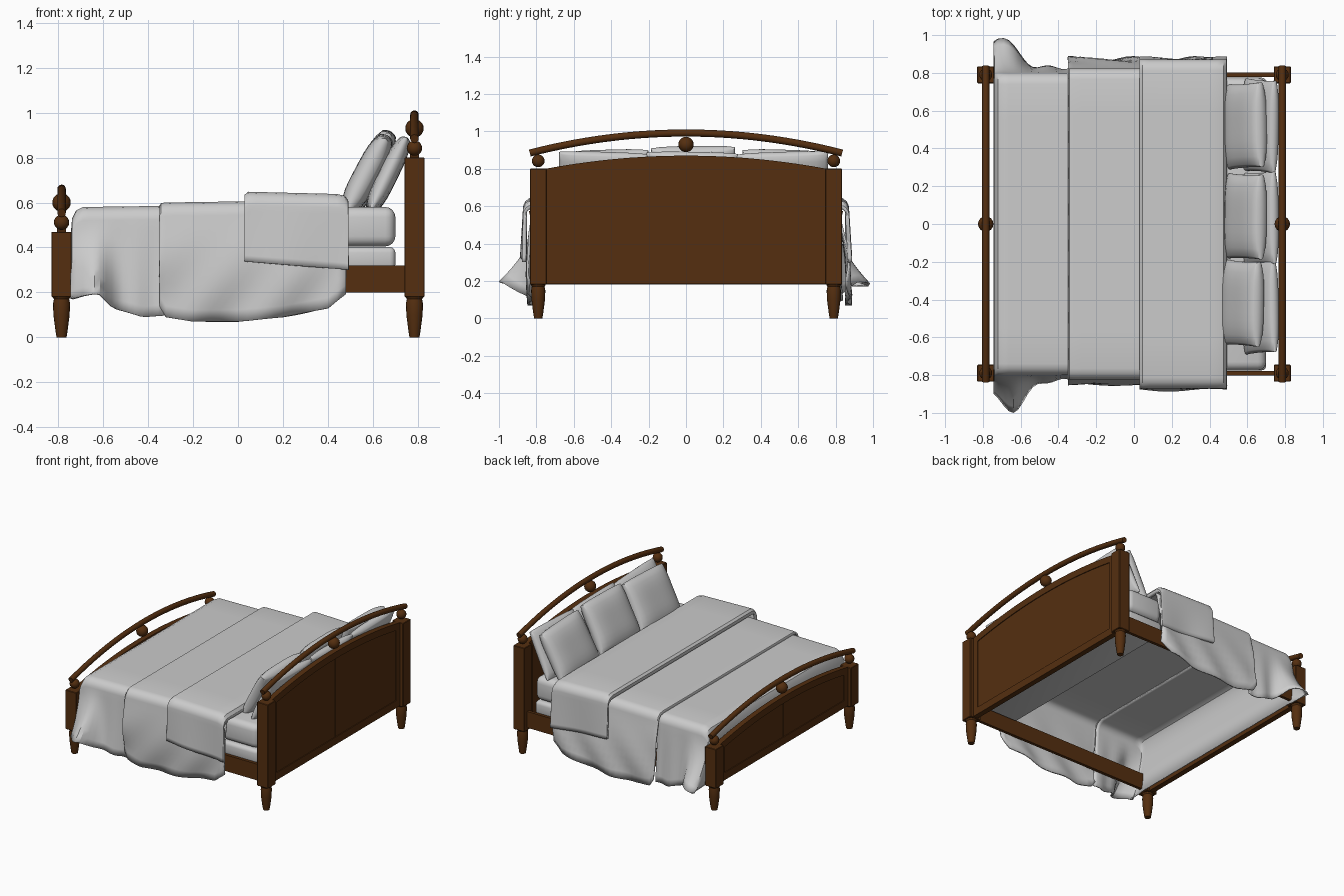
import bpy, bmesh, math
from mathutils import Matrix, Vector

if "Cube" in bpy.data.objects:
    bpy.data.objects.remove(bpy.data.objects["Cube"])

wood = bpy.data.materials.new("wood")
wood.diffuse_color = (0.09, 0.028, 0.005, 1)
wood.use_nodes = True
wood.node_tree.nodes["Principled BSDF"].inputs["Base Color"].default_value = wood.diffuse_color


def finish(name, bm, mat=None, smooth=None):
    bmesh.ops.recalc_face_normals(bm, faces=bm.faces)
    me = bpy.data.meshes.new(name)
    bm.to_mesh(me)
    bm.free()
    ob = bpy.data.objects.new(name, me)
    bpy.context.collection.objects.link(ob)
    if mat:
        me.materials.append(mat)
    if smooth:
        bpy.ops.object.select_all(action='DESELECT')
        ob.select_set(True)
        bpy.context.view_layer.objects.active = ob
        bpy.ops.object.shade_smooth_by_angle(angle=math.radians(smooth))
    return ob


def box(name, lo, hi, mat=None, bevel=0, seg=1, smooth=None):
    bm = bmesh.new()
    bmesh.ops.create_cube(bm, size=1)
    for v in bm.verts:
        v.co = Vector([(a + b) / 2 + c * (b - a) for a, b, c in zip(lo, hi, v.co)])
    if bevel:
        bmesh.ops.bevel(bm, geom=bm.edges[:], offset=bevel, segments=seg, affect='EDGES', profile=0.5)
    return finish(name, bm, mat, smooth)


def lathe(name, profile, loc, n=16):
    bm = bmesh.new()
    rings = [[bm.verts.new((loc[0] + r * math.cos(2 * math.pi * i / n),
                            loc[1] + r * math.sin(2 * math.pi * i / n), loc[2] + z))
              for i in range(n)] for r, z in profile]
    for a, b in zip(rings, rings[1:]):
        for i in range(n):
            bm.faces.new((a[i], a[(i + 1) % n], b[(i + 1) % n], b[i]))
    bm.faces.new(rings[0])
    bm.faces.new(rings[-1])
    return finish(name, bm, wood, 40)


def ball(name, r, loc):
    bm = bmesh.new()
    bmesh.ops.create_uvsphere(bm, u_segments=16, v_segments=10, radius=r, matrix=Matrix.Translation(loc))
    return finish(name, bm, wood, 40)


def arch_board(name, x0, x1, half, bottom, top, n=20):
    """Board in the y-z plane; bottom and top are functions of y."""
    bm = bmesh.new()
    ys = [half * (2 * i / n - 1) for i in range(n + 1)]
    outline = [(y, bottom(y)) for y in ys] + [(y, top(y)) for y in reversed(ys)]
    m = len(outline)
    a, b = [[bm.verts.new((x, y, z)) for y, z in outline] for x in (x0, x1)]
    for i in range(m):
        bm.faces.new((a[i], a[(i + 1) % m], b[(i + 1) % m], b[i]))
    for s in (a, b):
        for i in range(n):
            bm.faces.new((s[i], s[i + 1], s[m - 2 - i], s[m - 1 - i]))
    return finish(name, bm, wood)


def arch_rail(name, x, z_end, rise, r, half=0.835, n=28, k=12):
    bm = bmesh.new()
    rings = []
    for i in range(n + 1):
        y = half * (2 * i / n - 1)
        z = z_end + rise * (1 - (y / half) ** 2)
        t = math.atan(-2 * rise * y / half ** 2)
        rings.append([bm.verts.new((x + r * math.cos(q), y - r * math.sin(q) * math.sin(t),
                                    z + r * math.sin(q) * math.cos(t)))
                      for q in (2 * math.pi * j / k for j in range(k))])
    for a, b in zip(rings, rings[1:]):
        for j in range(k):
            bm.faces.new((a[j], a[(j + 1) % k], b[(j + 1) % k], b[j]))
    bm.faces.new(rings[0])
    bm.faces.new(rings[-1])
    return finish(name, bm, wood, 40)


# Headboard and footboard share one design at two heights
leg = [(0.022, 0), (0.027, 0.03), (0.036, 0.1), (0.038, 0.15), (0.034, 0.17), (0.04, 0.18)]
for end, x, dz in (("head", 0.785, 0), ("foot", -0.785, -0.33)):
    for side, y in (("left", 0.79), ("right", -0.79)):
        lathe(f"{end}_{side}_leg", leg, (x, y, 0))
        box(f"{end}_{side}_post", (x - 0.045, y - 0.045, 0.18), (x + 0.045, y + 0.045, 0.80 + dz), wood, 0.003)
        ball(f"{end}_{side}_finial", 0.034, (x, y, 0.842 + dz))
    arch = lambda y, dz=dz: 0.80 + dz + 0.07 * (1 - (y / 0.75) ** 2)
    arch_board(f"{end}_panel", x - 0.014, x + 0.014, 0.75, lambda y: 0.19, arch)
    # raised frame around the panel, with a centre bead
    arch_board(f"{end}_top_frame", x - 0.02, x + 0.02, 0.75, lambda y: arch(y) - 0.05, arch)
    box(f"{end}_bottom_frame", (x - 0.02, -0.75, 0.185), (x + 0.02, 0.75, 0.24), wood)
    for s in (-1, 1):
        ya, yb = sorted((s * 0.70, s * 0.75))
        box(f"{end}_side_frame", (x - 0.02, ya, 0.20), (x + 0.02, yb, 0.78 + dz), wood)
    box(f"{end}_centre_bead", (x - 0.017, -0.004, 0.2), (x + 0.017, 0.004, 0.84 + dz), wood)
    arch_rail(f"{end}_arched_rail", x, 0.884 + dz, 0.107, 0.019)
    ball(f"{end}_centre_ball", 0.041, (x, 0, 0.93 + dz))

# Side rails
for side, y in (("left", 0.79), ("right", -0.79)):
    box(f"{side}_side_rail", (-0.76, y - 0.011, 0.20), (0.76, y + 0.011, 0.32), wood)

# Base and mattress, only as far as they show; the covers are hollow below
box("bed_base", (0.40, -0.775, 0.30), (0.70, 0.775, 0.402), None, 0.025, 3, 40)
box("mattress", (0.40, -0.775, 0.405), (0.70, 0.775, 0.58), None, 0.045, 4, 40)


def lerp(pts, x):
    for (x0, a), (x1, b) in zip(pts, pts[1:]):
        if x <= x1:
            return a + (b - a) * max(0, (x - x0) / (x1 - x0))
    return pts[-1][1]


def cover(name, stations, half, hem, offset, thick, r=0.06, down=9):
    """Cloth over the bed: stations are (x, top z); offset(x, s, side) pushes the hanging part out."""
    bm = bmesh.new()
    rows = []
    for x, zt in stations:
        sides = []
        for side in (1, -1):
            low = min(hem(x), zt - 0.01)
            rr = min(r, (zt - low) * 0.5)
            pts = [(half - r) * f for f in (0.25, 0.5, 0.75, 1)]
            pts = [(p, zt) for p in pts]
            for q in (25, 50, 75):
                a = math.radians(q)
                pts.append((half - r + r * math.sin(a), zt - rr * (1 - math.cos(a))))
            for i in range(down + 1):
                s = i / down
                pts.append((half + offset(x, s, side), zt - rr + (low - zt + rr) * s))
            sides.append([(side * y, z) for y, z in pts])
        row = list(reversed(sides[1])) + [(0, zt)] + sides[0]
        rows.append([bm.verts.new((x, y, z)) for y, z in row])
    for a, b in zip(rows, rows[1:]):
        for i in range(len(a) - 1):
            bm.faces.new((a[i], a[i + 1], b[i + 1], b[i]))
    ob = finish(name, bm, None, 30)
    if sum(p.normal.z * p.area for p in ob.data.polygons) < 0:
        ob.data.flip_normals()
    m = ob.modifiers.new("thickness", 'SOLIDIFY')
    m.thickness = thick
    m.offset = -1
    return ob


def span(a, b, n, z0, z1):
    return [(a + (b - a) * i / n, z0 + (z1 - z0) * i / n) for i in range(n + 1)]


# Sheet at the foot end, its corners flaring outwards
def sheet_out(x, s, side):
    c = -0.70 if side > 0 else -0.65
    flare = 0.165 * math.exp(-((x - c) / 0.1) ** 2) * s ** 1.8
    return flare + 0.03 * s + 0.01 * s * math.sin(38 * x)


sheet_hem = [(-0.75, 0.17), (-0.68, 0.19), (-0.62, 0.20), (-0.55, 0.13), (-0.42, 0.09), (-0.3, 0.10)]
cover("foot_sheet", [(-0.73, 0.18), (-0.742, 0.3), (-0.745, 0.45), (-0.738, 0.53), (-0.72, 0.565)]
      + span(-0.69, -0.33, 14, 0.58, 0.585), 0.80, lambda x: lerp(sheet_hem, x), sheet_out, 0.008)

# Blanket over the middle of the bed
blanket_hem = [(-0.35, 0.14), (-0.32, 0.09), (-0.2, 0.07), (0, 0.07), (0.2, 0.09), (0.4, 0.13), (0.49, 0.2)]


def blanket_out(x, s, side):
    base = 0.022 * math.sin(math.pi * s) + (0.05 if side > 0 else 0.01) * s ** 1.5
    return base + 0.014 * s ** 1.5 * math.sin(19 * x + 7 * s + side)


cover("blanket", [(-0.35, 0.585), (-0.342, 0.598)] + span(-0.32, 0.48, 20, 0.60, 0.612), 0.825,
      lambda x: lerp(blanket_hem, x), blanket_out, 0.012)

# Folded-back top layer near the pillows
cover("folded_cover", [(0.028, 0.612), (0.03, 0.635), (0.045, 0.648)] + span(0.08, 0.44, 8, 0.647, 0.638)
      + [(0.475, 0.63), (0.49, 0.61), (0.492, 0.59)], 0.872,
      lambda x: 0.34 - 0.08 * x, lambda x, s, side: 0.008 * s + 0.008 * s * math.sin(14 * x + side), 0.022)


# Pillows: a leaning row in front of another
def pillow(name, loc, size, tilt, roll):
    bm = bmesh.new()
    bmesh.ops.create_cube(bm, size=2)
    bmesh.ops.subdivide_edges(bm, edges=bm.edges[:], cuts=9, use_grid_fill=True)
    for v in bm.verts:
        x, y, z = v.co
        fall = (1 - 0.42 * abs(y) ** 4) * (1 - 0.42 * abs(z) ** 4)
        edge = 1 - 0.06 * x * x
        v.co = Vector((x * fall * size[0] / 2, y * edge * (1 - 0.02 * (1 - z * z)) * size[1] / 2,
                       z * edge * (1 - 0.03 * y ** 4) * size[2] / 2))
    mat = (Matrix.Translation(loc) @ Matrix.Rotation(math.radians(tilt), 4, 'Y')
           @ Matrix.Rotation(math.radians(roll), 4, 'X'))
    bmesh.ops.transform(bm, matrix=mat, verts=bm.verts)
    return finish(name, bm, None, 50)


for i, (yf, yb, dx, dz, roll) in enumerate(((0.52, 0.52, 0, -0.02, -2), (0.04, 0.03, 0, 0, 1),
                                           (-0.42, -0.44, -0.015, -0.02, 2))):
    pillow(f"front_pillow_{i + 1}", (0.59 + dx, yf, 0.75 + dz), (0.115, 0.45, 0.375), 28, roll)
    pillow(f"back_pillow_{i + 1}", (0.668, yb, 0.725), (0.09, 0.49, 0.36), 26, -roll)
